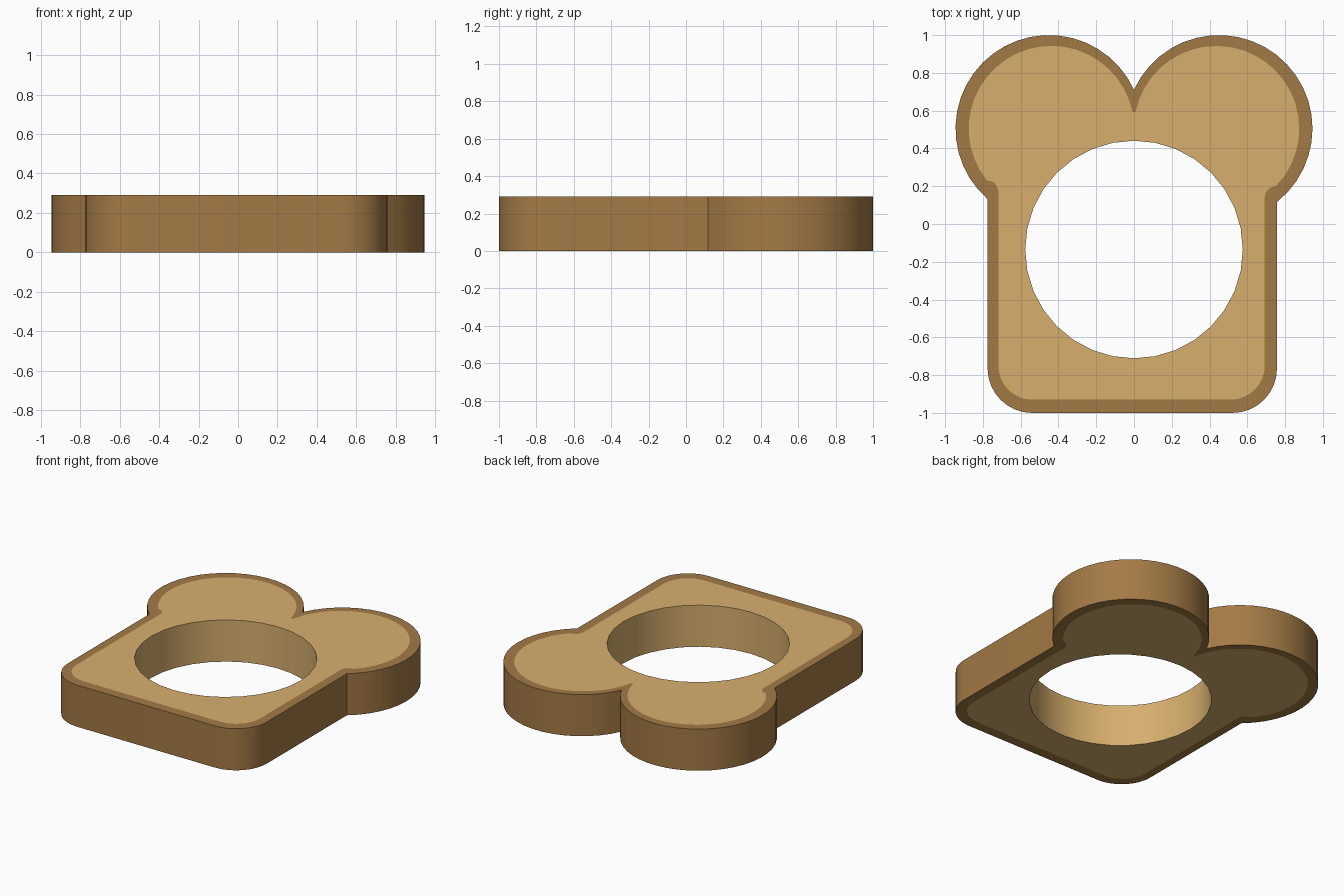
import bpy, bmesh
from math import sin, cos, pi, acos

if "Cube" in bpy.data.objects:
    bpy.data.objects.remove(bpy.data.objects["Cube"])

H = 0.29


def arc(cx, cy, r, a0, a1, n):
    return [(cx + r * cos(a0 + (a1 - a0) * i / n), cy + r * sin(a0 + (a1 - a0) * i / n))
            for i in range(n + 1)]


def toast(left, right, bottom, corner, lobe_x, lobe_y, lobe_r, notch, waist=0.0):
    """Counter-clockwise slice outline: square base with two round top lobes."""
    def side(x_edge):
        # corner, waist fillet and lobe of one side, drawn for +x
        pts = arc(x_edge - corner, bottom + corner, corner, -pi / 2, 0, 8)
        x = x_edge + waist
        start = acos((x - lobe_x) / lobe_r)
        y = lobe_y - lobe_r * sin(start)
        if waist:
            pts += arc(x, y - waist, waist, pi, pi / 2, 5)[:-1]
        end = acos((notch - lobe_x) / lobe_r)
        return pts + arc(lobe_x, lobe_y, lobe_r, -start, end, 24)
    a, b = side(right), side(-left)
    if not notch:
        b = b[:-1]
    return a + [(-x, y) for x, y in reversed(b)]


def material(name, srgb):
    m = bpy.data.materials.new(name)
    lin = [((c / 255 + 0.055) / 1.055) ** 2.4 for c in srgb]
    m.diffuse_color = (*lin, 1)
    m.use_nodes = True
    m.node_tree.nodes["Principled BSDF"].inputs["Base Color"].default_value = m.diffuse_color
    return m


def slab(name, loops, mat):
    """Fill between an outer and an inner loop, then extrude upward."""
    bm = bmesh.new()
    edges = []
    for loop in loops:
        vs = [bm.verts.new((x, y, 0)) for x, y in loop]
        edges += [bm.edges.new((vs[i - 1], vs[i])) for i in range(len(vs))]
    bmesh.ops.triangle_fill(bm, edges=edges, use_beauty=True, normal=(0, 0, 1))
    ext = bmesh.ops.extrude_face_region(bm, geom=bm.faces[:], use_keep_orig=True)
    top = [g for g in ext["geom"] if isinstance(g, bmesh.types.BMVert)]
    bmesh.ops.translate(bm, verts=top, vec=(0, 0, H))
    bmesh.ops.recalc_face_normals(bm, faces=bm.faces[:])
    me = bpy.data.meshes.new(name)
    bm.to_mesh(me)
    bm.free()
    me.materials.append(mat)
    ob = bpy.data.objects.new(name, me)
    bpy.context.collection.objects.link(ob)
    bpy.ops.object.select_all(action='DESELECT')
    ob.select_set(True)
    bpy.context.view_layer.objects.active = ob
    bpy.ops.object.shade_smooth_by_angle(angle=pi / 6)
    return ob


outer = toast(-0.775, 0.757, -1.0, 0.235, 0.45, 0.505, 0.495, 0)
inner = toast(-0.718, 0.692, -0.93, 0.18, 0.437, 0.505, 0.438, 0.008, 0.06)
hole = arc(0, -0.135, 0.576, 0, 2 * pi, 32)[:-1]

# Crust band and holed crumb
slab("crust", [outer, inner], material("brown crust", (164, 122, 70)))
slab("bread_crumb", [inner, hole], material("tan crumb", (215, 175, 110)))
